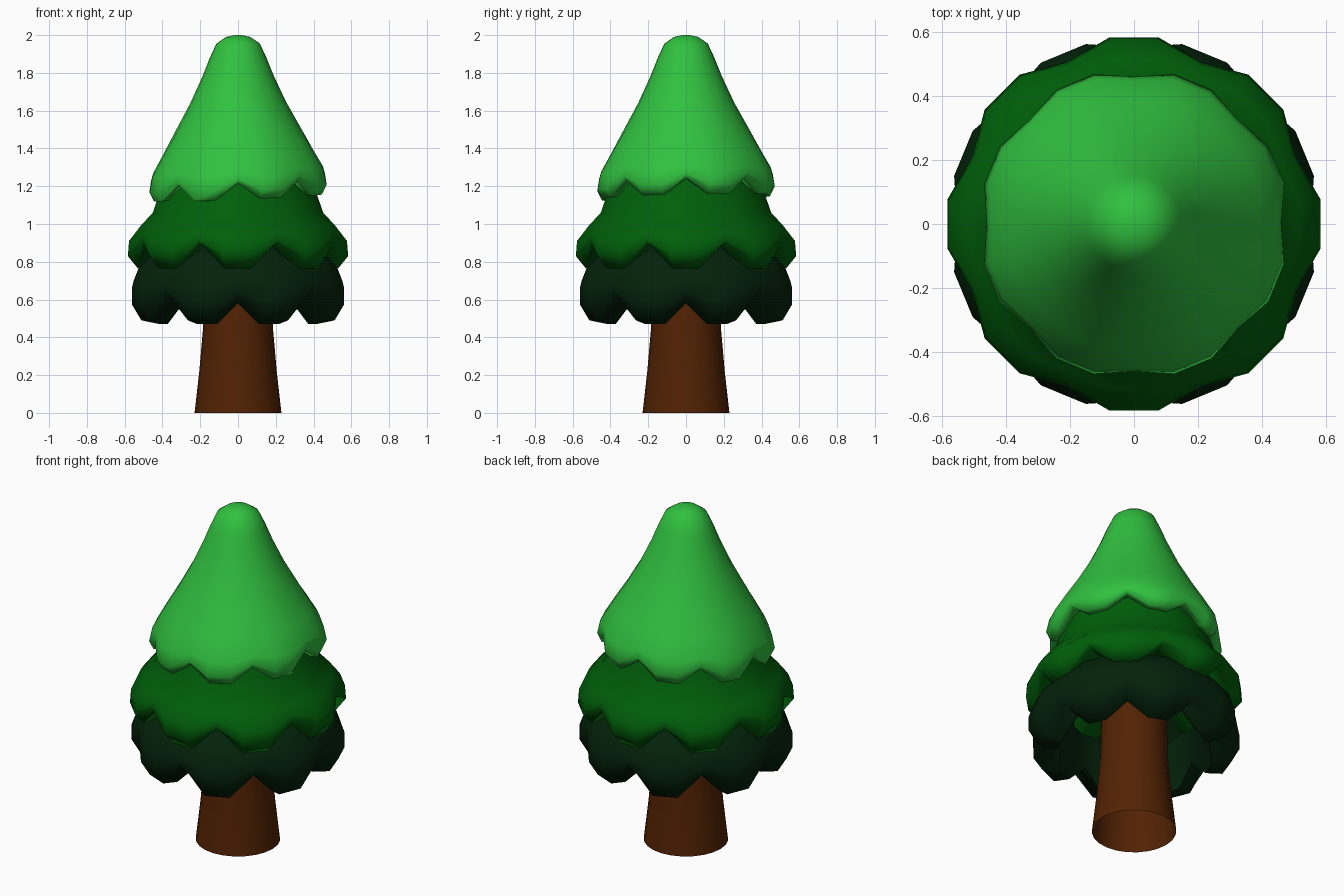
import bpy, bmesh, math

SEG = 24


def material(name, rgb):
    m = bpy.data.materials.new(name)
    m.diffuse_color = (*rgb, 1)
    return m


# Lathe a profile; every third column is a notch shifted by (dr, dz).
# tilt slightly lowers the rim towards -x, -y
def lathe(name, rows, mat, turn=0.0, cap_top=False, tilt=0.0):
    bm = bmesh.new()
    rings = []
    for r, z, dr, dz in rows:
        ring = []
        for i in range(SEG):
            n = 1 if i % 3 == 0 else 0
            a = math.radians(turn) - math.pi / 2 + 2 * math.pi * i / SEG
            rad = r + n * dr
            x, y = rad * math.cos(a), rad * math.sin(a)
            ring.append(bm.verts.new((x, y, z + n * dz + tilt * r * (x + 0.6 * y))))
        rings.append(ring)
    for lo, hi in zip(rings, rings[1:]):
        for i in range(SEG):
            j = (i + 1) % SEG
            bm.faces.new((lo[i], lo[j], hi[j], hi[i]))
    if cap_top:
        bm.faces.new(rings[-1])
    bmesh.ops.recalc_face_normals(bm, faces=bm.faces)
    me = bpy.data.meshes.new(name)
    bm.to_mesh(me)
    bm.free()
    me.materials.append(mat)
    ob = bpy.data.objects.new(name, me)
    bpy.context.collection.objects.link(ob)
    bpy.ops.object.select_all(action='DESELECT')
    ob.select_set(True)
    bpy.context.view_layer.objects.active = ob
    bpy.ops.object.shade_smooth_by_angle(angle=math.radians(60))
    return ob


# Flared trunk, open at the ground
lathe("trunk", [(0.23, 0, 0, 0), (0.205, 0.22, 0, 0), (0.185, 0.45, 0, 0), (0.175, 0.85, 0, 0)],
      material("bark", (0.085, 0.016, 0.001)))

# Lower foliage: rolled skirt, profile runs from inside, under the lip, then up
lathe("lower_foliage", [
    (0.34, 0.72, 0, 0.02), (0.38, 0.56, -0.01, 0.06), (0.43, 0.47, -0.02, 0.11),
    (0.53, 0.49, -0.03, 0.12), (0.582, 0.575, -0.035, 0.07), (0.582, 0.66, -0.03, 0.04),
    (0.545, 0.76, -0.02, 0.01), (0.46, 0.85, 0, 0), (0.34, 0.92, 0, 0)],
    material("dark_green", (0.001, 0.016, 0.003)))

# Middle foliage
lathe("middle_foliage", [
    (0.16, 0.88, 0, 0), (0.36, 0.87, 0, 0.03), (0.46, 0.79, -0.01, 0.1),
    (0.535, 0.765, -0.02, 0.13), (0.588, 0.83, -0.04, 0.08), (0.582, 0.91, -0.04, 0.05),
    (0.52, 0.99, -0.02, 0.01), (0.455, 1.06, -0.01, 0), (0.42, 1.16, 0, 0), (0.34, 1.34, 0, 0)],
    material("mid_green", (0.0, 0.115, 0.003)), turn=22.5)

# Top foliage cone with rounded tip
lathe("top_foliage", [
    (0.16, 1.25, 0, 0), (0.37, 1.21, 0, 0.03), (0.42, 1.145, -0.01, 0.08),
    (0.46, 1.14, -0.015, 0.085), (0.485, 1.19, -0.025, 0.06), (0.468, 1.27, -0.02, 0.02),
    (0.405, 1.38, -0.008, 0), (0.332, 1.5, 0, 0), (0.255, 1.64, 0, 0), (0.19, 1.78, 0, 0),
    (0.15, 1.88, 0, 0), (0.115, 1.955, 0, 0), (0.065, 1.99, 0, 0), (0.02, 2.0, 0, 0)],
    material("light_green", (0.03, 0.53, 0.05)), cap_top=True, tilt=0.09)
